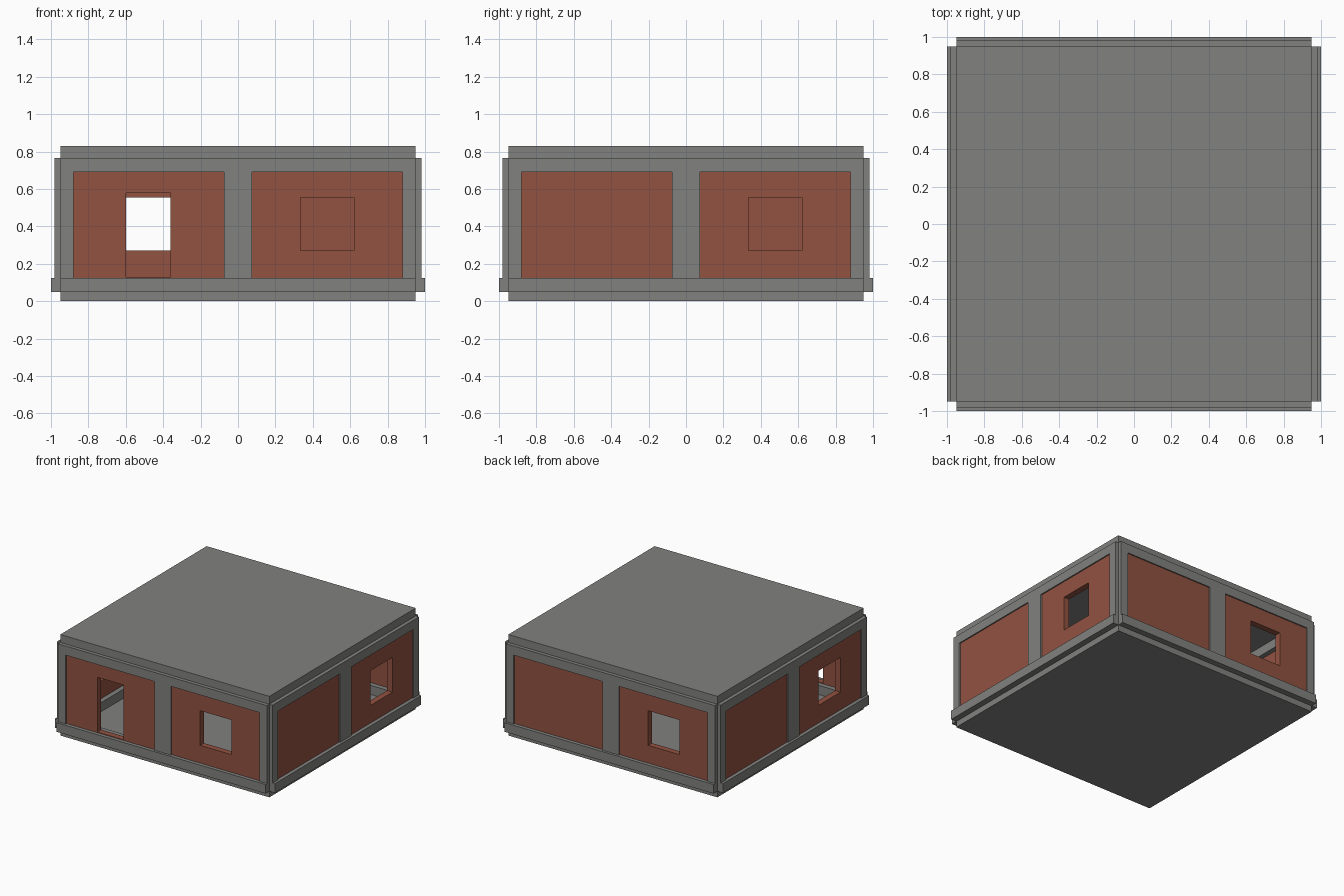
import bpy, bmesh, math
from mathutils import Matrix, Vector

if "Cube" in bpy.data.objects:
    bpy.data.objects.remove(bpy.data.objects["Cube"])


def material(name, rgb):
    m = bpy.data.materials.new(name)
    m.diffuse_color = (*rgb, 1)
    m.use_nodes = True
    m.node_tree.nodes["Principled BSDF"].inputs["Base Color"].default_value = m.diffuse_color
    return m


CONCRETE = material("concrete_grey", (0.22, 0.22, 0.212))
BRICK = material("brick_red", (0.285, 0.085, 0.053))


def plate(name, us, vs, holes, depth, mat, matrix=None):
    """Grid of cells in the local XY plane, some left open, extruded by depth along z."""
    bm = bmesh.new()
    pts = {(i, j): bm.verts.new((u, v, 0)) for i, u in enumerate(us) for j, v in enumerate(vs)}
    for i in range(len(us) - 1):
        for j in range(len(vs) - 1):
            if (i, j) not in holes:
                bm.faces.new([pts[i, j], pts[i + 1, j], pts[i + 1, j + 1], pts[i, j + 1]])
    bmesh.ops.delete(bm, geom=[v for v in bm.verts if not v.link_faces], context='VERTS')
    ext = bmesh.ops.extrude_face_region(bm, geom=bm.faces[:], use_keep_orig=True)
    bmesh.ops.translate(bm, vec=(0, 0, depth),
                        verts=[g for g in ext["geom"] if isinstance(g, bmesh.types.BMVert)])
    bmesh.ops.recalc_face_normals(bm, faces=bm.faces[:])
    if matrix:
        bm.transform(matrix)
    me = bpy.data.meshes.new(name)
    bm.to_mesh(me)
    bm.free()
    me.materials.append(mat)
    ob = bpy.data.objects.new(name, me)
    bpy.context.collection.objects.link(ob)
    return ob


def upright(angle, y):
    """Stand a plate up facing -y at the given depth, then turn it to its side."""
    return (Matrix.Rotation(angle, 4, 'Z') @ Matrix.Translation(Vector((0, y, 0)))
            @ Matrix.Rotation(math.pi / 2, 4, 'X'))


def raised(z):
    return Matrix.Translation(Vector((0, 0, z)))


# floor slab, notched base beam ring and roof slab
plate("floor_slab", [-0.95, 0.95], [-0.95, 0.95], [], 0.05, CONCRETE)
ring = [-1, -0.95, -0.88, 0.88, 0.95, 1]
plate("base_beam", ring, ring, [(0, 0), (0, 4), (4, 0), (4, 4), (2, 2)],
      0.075, CONCRETE, raised(0.05))
plate("roof_slab", [-0.95, 0.95], [-0.95, 0.95], [], 0.065, CONCRETE, raised(0.765))

# four sides: concrete frame with two brick infill panels each
for k, side in enumerate(["front", "right", "back", "left"]):
    a = k * math.pi / 2
    plate(side + "_frame", [-0.95, -0.88, -0.075, 0.075, 0.88, 0.95], [0.125, 0.69, 0.765],
          [(1, 0), (3, 0)], 0.10, CONCRETE, upright(a, -0.88))
    wall = upright(a, -0.92)
    # panel with window
    plate(side + "_window_wall", [0.075, 0.335, 0.62, 0.88], [0.1, 0.27, 0.555, 0.69],
          [(1, 1)], 0.05, BRICK, wall)
    # doorway at the front, plain panels elsewhere
    if side == "front":
        plate("front_door_wall", [-0.88, -0.6, -0.36, -0.075], [0.1, 0.13, 0.58, 0.69],
              [(1, 1)], 0.05, BRICK, wall)
    else:
        plate(side + "_plain_wall", [-0.88, -0.075], [0.1, 0.69], [], 0.05, BRICK, wall)
